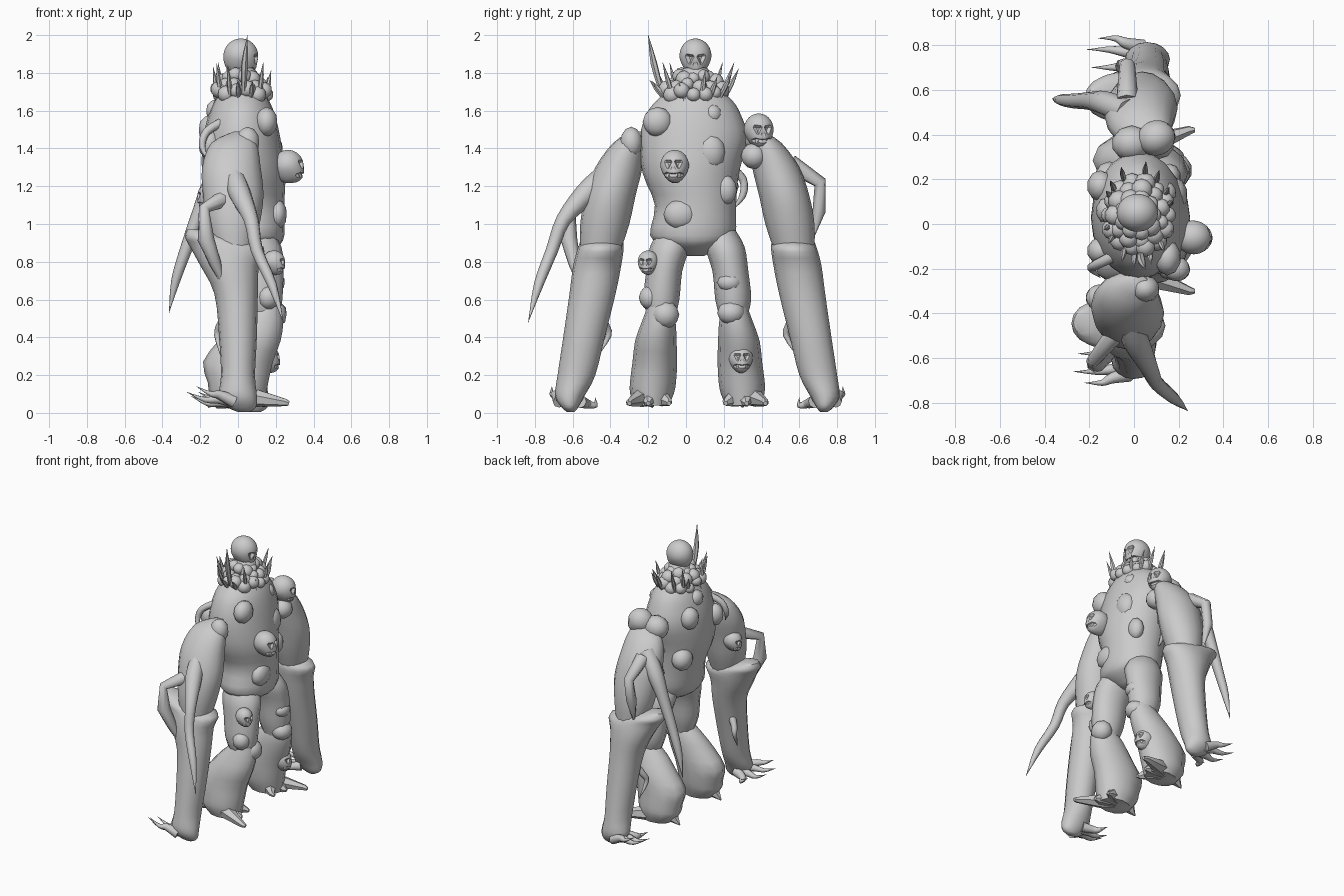
import bpy, bmesh, math, random
from mathutils import Vector
random.seed(4)
MID = 0.12  # limbs mirror about y = 0.06


def finish(name, bm, angle=50):
    bmesh.ops.recalc_face_normals(bm, faces=bm.faces)
    me = bpy.data.meshes.new(name)
    bm.to_mesh(me)
    bm.free()
    ob = bpy.data.objects.new(name, me)
    bpy.context.collection.objects.link(ob)
    bpy.ops.object.select_all(action='DESELECT')
    ob.select_set(True)
    bpy.context.view_layer.objects.active = ob
    bpy.ops.object.shade_smooth_by_angle(angle=math.radians(angle))
    return ob


def spline(pts, n=3):
    """Catmull-Rom through tuples of any length."""
    p = [Vector(q) for q in pts]
    p = [p[0]] + p + [p[-1]]
    out = []
    for a, b, c, d in zip(p, p[1:], p[2:], p[3:]):
        for k in range(n):
            t = k / n
            out.append((2 * b + (c - a) * t + (2 * a - 5 * b + 4 * c - d) * t * t
                        + (3 * b - a - 3 * c + d) * t ** 3) / 2)
    return out + [p[-1]]


def skin(name, rings, angle=50):
    bm = bmesh.new()
    rows = [[bm.verts.new(v) for v in r] for r in rings]
    n = len(rows[0])
    for r, s in zip(rows, rows[1:]):
        for i in range(n):
            bm.faces.new((r[i], r[(i + 1) % n], s[(i + 1) % n], s[i]))
    bm.faces.new(rows[0])
    bm.faces.new(rows[-1])
    return finish(name, bm, angle)


def loft(name, secs, n=16, sub=3):
    """Elliptic sections: z, cx, cy, rx, ry."""
    ang = [2 * math.pi * i / n for i in range(n)]
    skin(name, [[(q[1] + q[3] * math.cos(a), q[2] + q[4] * math.sin(a), q[0]) for a in ang]
                for q in spline(secs, sub)])


def tube(name, pts, n=8, sub=3):
    """Tapering tube through x, y, z, radius."""
    s = spline(pts, sub)
    rings = []
    u = None
    for i, q in enumerate(s):
        c = Vector(q[:3])
        t = (Vector(s[min(i + 1, len(s) - 1)][:3]) - Vector(s[max(i - 1, 0)][:3])).normalized()
        u = u or t.orthogonal()
        u = (u - t * u.dot(t)).normalized()
        v = t.cross(u)
        r = max(q[3], 0.001)
        rings.append([c + (u * math.cos(a) + v * math.sin(a)) * r
                      for a in (2 * math.pi * k / n for k in range(n))])
    skin(name, rings)


def blob(name, loc, rad, sub=2):
    bm = bmesh.new()
    bmesh.ops.create_icosphere(bm, subdivisions=sub, radius=1)
    for v in bm.verts:
        v.co = Vector([v.co[i] * rad[i] + loc[i] for i in range(3)])
    finish(name, bm)


def skull(name, loc, face, size):
    """Cranium with sunken eyes, nose and mouth, narrowing to a jaw."""
    bm = bmesh.new()
    bmesh.ops.create_icosphere(bm, subdivisions=4, radius=1)
    eyes = [Vector((1, s * 0.42, 0.02)).normalized() for s in (-1, 1)]
    nose = Vector((1, 0, -0.3)).normalized()
    f = Vector(face).normalized()
    side = Vector((0, 0, 1)).cross(f).normalized()
    up = f.cross(side)
    for v in bm.verts:
        d = v.co.copy()
        k = 1.0
        if min((d - e).length for e in eyes) < 0.2:
            k = 0.8
        elif (d - nose).length < 0.09:
            k = 0.9
        elif d.x > 0.4 and abs(d.z + 0.6) < 0.06:
            k = 0.88
        low = max(0, -d.z - 0.1)
        p = Vector((d.x * k, d.y * k * (0.92 - 0.2 * low), d.z * k * (1.15 if d.z < 0 else 1)))
        p.x += 0.3 * low if d.x > 0 else 0
        v.co = Vector(loc) + (f * p.x + side * p.y + up * p.z) * size
    finish(name, bm, 35)


# torso
loft("torso", [(0.83, 0.07, 0.045, 0.05, 0.05), (0.88, 0.07, 0.04, 0.14, 0.15),
               (0.94, 0.065, 0.035, 0.18, 0.225), (1.1, 0.05, 0.05, 0.195, 0.215),
               (1.27, 0.03, 0.025, 0.22, 0.255), (1.45, 0.02, 0.04, 0.205, 0.285),
               (1.58, 0.02, 0.04, 0.175, 0.25), (1.66, 0.02, 0.045, 0.14, 0.195),
               (1.75, 0.02, 0.05, 0.08, 0.09)], 20)
# head
skull("head_skull", (0.015, 0.05, 1.89), (1, 0, -0.2), 0.092)
blob("neck", (0.02, 0.05, 1.76), (0.09, 0.09, 0.1))

# collar of beads and spikes
for k, (r, z, n) in enumerate([(0.145, 1.7, 14), (0.115, 1.735, 11), (0.075, 1.78, 9)]):
    for i in range(n):
        a = 2 * math.pi * (i + 0.5 * k) / n
        s = random.uniform(0.034, 0.05)
        blob("collar_bead", (0.02 + r * math.cos(a) * 0.9, 0.04 + r * math.sin(a),
                             z + random.uniform(-0.02, 0.02)), (s, s, s))
for i in range(14):
    a = 2 * math.pi * (i + random.uniform(0, 0.7)) / 14
    c, s, h = math.cos(a), math.sin(a), random.uniform(0.08, 0.2)
    tube("collar_spike", [(0.02 + 0.13 * c, 0.045 + 0.16 * s, 1.66, 0.008),
                          (0.02 + 0.145 * c, 0.045 + 0.2 * s, 1.66 + h * 0.5, 0.013),
                          (0.02 + 0.16 * c, 0.045 + 0.24 * s, 1.66 + h, 0)], 6)
    if i % 2:
        tube("hanging_spike", [(0.02 + 0.12 * c, 0.045 + 0.14 * s, 1.7, 0.012),
                               (0.02 + 0.16 * c, 0.045 + 0.19 * s, 1.61, 0.001)], 6)
tube("tall_spike", [(0.03, -0.13, 1.7, 0.012), (0.035, -0.17, 1.85, 0.018), (0.05, -0.2, 2.0, 0)], 6)

for side in (0, 1):
    Y = (lambda y: MID - y) if side else (lambda y: y)
    dx = 0.06 * side
    # arm
    loft("upper_arm", [(1.49, 0.02 + dx, Y(-0.26), 0.04, 0.03), (1.43, -0.02 + dx, Y(-0.3), 0.12, 0.085),
                       (1.3, -0.035 + dx, Y(-0.355), 0.155, 0.125), (1.15, -0.025 + dx, Y(-0.4), 0.16, 0.133),
                       (1.0, -0.025 + dx, Y(-0.43), 0.14, 0.13), (0.85, -0.02 + dx, Y(-0.455), 0.1, 0.105)])
    loft("forearm", [(0.97, -0.23 + dx, Y(-0.44), 0.04, 0.05), (0.93, -0.16 + dx, Y(-0.445), 0.12, 0.1),
                     (0.88, -0.06 + 1.1 * dx, Y(-0.45), 0.195, 0.12),
                     (0.78, -0.045 + 1.2 * dx, Y(-0.47), 0.155, 0.127),
                     (0.63, -0.01 + dx, Y(-0.495), 0.115, 0.122), (0.4, dx, Y(-0.54), 0.1, 0.11),
                     (0.2, dx, Y(-0.58), 0.09, 0.1), (0.09, dx, Y(-0.615), 0.1, 0.078),
                     (0.03, 0.02 + dx, Y(-0.615), 0.075, 0.045), (0.005, 0.03 + dx, Y(-0.61), 0.03, 0.02)])
    # claws
    for y, ty, z, l in ((-0.67, -0.71, 0.12, 0.22), (-0.64, -0.66, 0.09, 0.27),
                        (-0.59, -0.58, 0.07, 0.25), (-0.56, -0.48, 0.06, 0.17)):
        tube("claw", [(dx - 0.02, Y(y), 0.06, 0.035), (dx - 0.1, Y((y + ty) / 2), z * 0.8, 0.024),
                      (dx - l * 0.65, Y(ty), z - 0.02, 0.014), (dx - l, Y(ty), z + 0.02, 0)])
    tube("forearm_tendril", [(dx - 0.04, Y(-0.46), 0.54, 0.03), (dx - 0.09, Y(-0.43), 0.47, 0.022),
                             (dx - 0.11, Y(-0.41), 0.41, 0.016), (dx - 0.09, Y(-0.47), 0.3, 0.002)])
    # leg
    loft("thigh", [(0.97, 0.07, Y(-0.06), 0.1, 0.08), (0.88, 0.09, Y(-0.085), 0.14, 0.105),
                   (0.75, 0.11, Y(-0.115), 0.13, 0.095), (0.6, 0.12, Y(-0.13), 0.115, 0.095),
                   (0.5, 0.13, Y(-0.13), 0.09, 0.07)], 12)
    loft("shin", [(0.56, 0.15, Y(-0.14), 0.08, 0.065), (0.48, 0.11, Y(-0.145), 0.13, 0.09),
                  (0.38, 0.06, Y(-0.16), 0.165, 0.11), (0.27, 0.0, Y(-0.165), 0.185, 0.118),
                  (0.16, 0.0, Y(-0.175), 0.16, 0.122), (0.1, 0.0, Y(-0.18), 0.15, 0.115),
                  (0.04, 0.02, Y(-0.18), 0.12, 0.09)], 12, 2)
    # foot
    for tx, ty, r in ((0.27, -0.3, 0.02), (0.17, -0.2, 0.025), (0.15, -0.09, 0.02)):
        tube("toe", [(-0.02, Y(-0.18), 0.11, 0.07), (0.08, Y(-0.09 + ty / 2), 0.08, 0.05),
                     (tx - 0.02, Y(ty), 0.055, r), (tx, Y(ty), 0.05, 0.012)], 6, 1)
    tube("heel_spur", [(0.0, Y(-0.18), 0.15, 0.1), (-0.09, Y(-0.18), 0.09, 0.055),
                       (-0.16, Y(-0.18), 0.03, 0.004)], 6, 1)

# long tentacles
tube("front_tentacle", [(-0.02, -0.44, 1.26, 0.05), (0.01, -0.53, 1.16, 0.06), (0.07, -0.65, 1.02, 0.04),
                        (0.1, -0.71, 0.86, 0.033), (0.18, -0.78, 0.68, 0.026), (0.24, -0.835, 0.48, 0)])
tube("back_tentacle", [(-0.03, 0.5, 1.35, 0.06), (-0.13, 0.54, 1.22, 0.055), (-0.2, 0.55, 1.07, 0.04),
                       (-0.27, 0.55, 0.88, 0.033), (-0.33, 0.555, 0.7, 0.024), (-0.365, 0.56, 0.53, 0)])
tube("hooked_tentacle", [(-0.06, -0.46, 1.14, 0.05), (-0.18, -0.61, 1.08, 0.03), (-0.17, -0.62, 0.92, 0.045),
                         (-0.12, -0.59, 0.79, 0.032), (-0.07, -0.56, 0.65, 0)], 8, 1)
tube("spur_tentacle", [(-0.03, 0.55, 1.32, 0.05), (-0.03, 0.71, 1.22, 0.035),
                       (-0.05, 0.705, 1.07, 0.035), (-0.04, 0.66, 0.9, 0.005)], 8, 1)
tube("side_tendril", [(0.02, 0.22, 1.3, 0.03), (0.0, 0.3, 1.24, 0.022), (0.0, 0.3, 1.15, 0.018), (0.0, 0.24, 1.07, 0)])
tube("back_tendril", [(-0.08, -0.14, 1.54, 0.025), (-0.165, -0.18, 1.49, 0.022), (-0.19, -0.2, 1.41, 0.018), (-0.15, -0.24, 1.33, 0)])

# embedded skull faces
for loc, d, s in (((0.265, -0.06, 1.31), (1, -0.1, 0.1), 0.082), ((0.1, 0.385, 1.5), (1, 0.3, 0), 0.085),
                  ((0.19, -0.2, 0.8), (1, -0.3, 0), 0.06), ((0.15, 0.29, 0.29), (1, 0.1, 0.1), 0.07),
                  ((-0.15, -0.33, 1.15), (-1, 0, 0), 0.065)):
    skull("embedded_skull", loc, d, s)

# tumours
for loc, r in (((0.15, -0.15, 1.54), (0.06, 0.08, 0.08)), ((0.14, 0.14, 1.58), (0.05, 0.05, 0.055)),
               ((0.18, 0.13, 1.38), (0.06, 0.08, 0.1)), ((0.21, -0.03, 1.05), (0.05, 0.09, 0.08)),
               ((0.16, 0.21, 1.18), (0.05, 0.06, 0.08)), ((0.05, -0.29, 1.43), (0.065, 0.06, 0.085)),
               ((0.11, 0.36, 1.36), (0.07, 0.07, 0.07)), ((-0.01, 0.36, 1.47), (0.09, 0.08, 0.085)),
               ((-0.15, 0.17, 1.5), (0.06, 0.07, 0.08)), ((-0.12, 0.06, 1.6), (0.05, 0.06, 0.06)),
               ((-0.11, 0.2, 1.2), (0.07, 0.08, 0.08)), ((-0.15, -0.12, 1.42), (0.06, 0.06, 0.08)),
               ((0.19, -0.11, 0.52), (0.07, 0.075, 0.075)), ((0.16, -0.19, 0.61), (0.06, 0.06, 0.065)),
               ((0.2, 0.23, 0.69), (0.05, 0.065, 0.05)), ((0.19, 0.24, 0.53), (0.07, 0.075, 0.065))):
    blob("tumour", loc, r)
